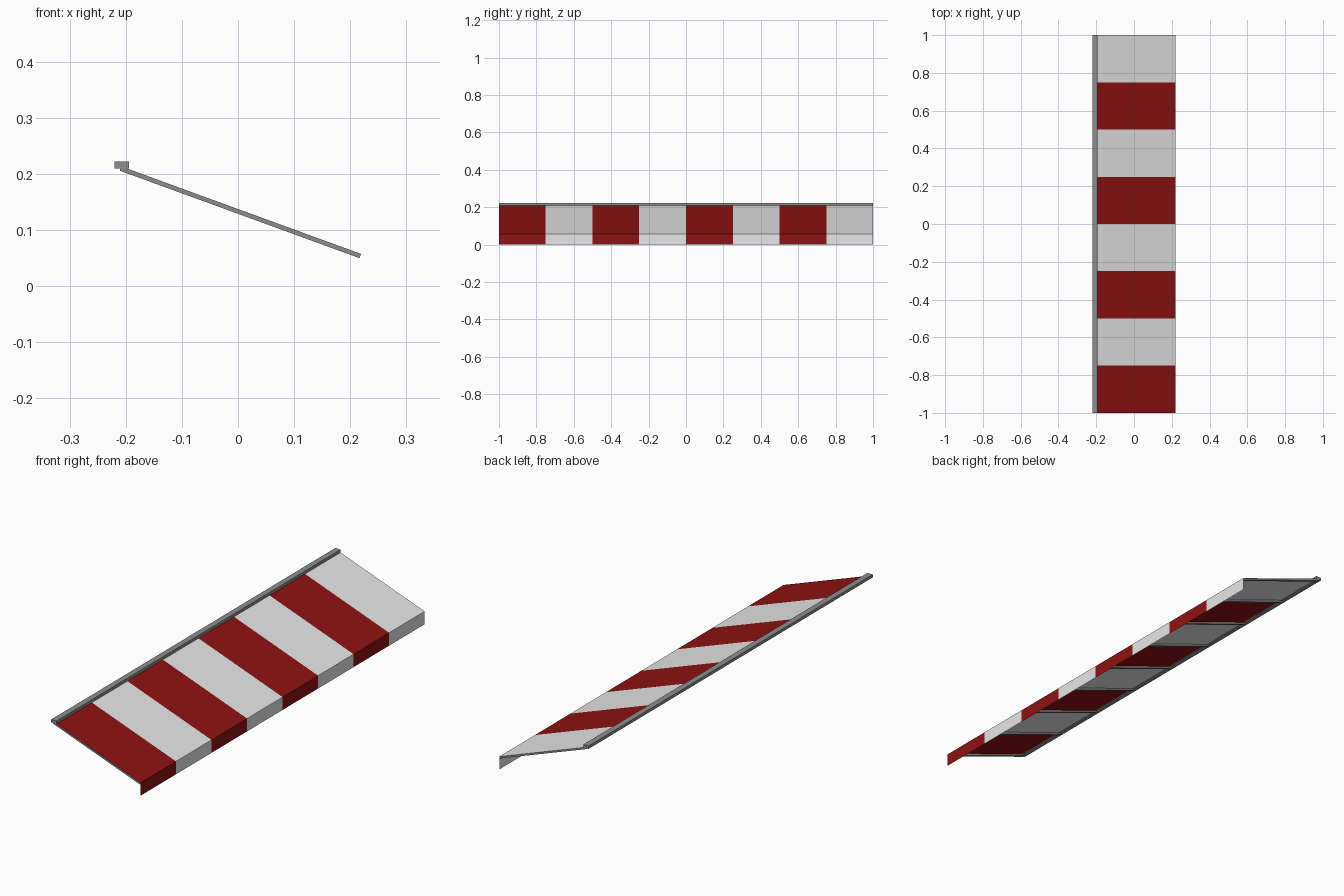
import bpy, math
from mathutils import Matrix, Vector

if "Cube" in bpy.data.objects:
    bpy.data.objects.remove(bpy.data.objects["Cube"])


def material(name, r, g, b):
    m = bpy.data.materials.new(name)
    m.diffuse_color = (r, g, b, 1)
    m.use_nodes = True
    m.node_tree.nodes["Principled BSDF"].inputs["Base Color"].default_value = m.diffuse_color
    return m


RED = material("canvas red", 0.27, 0.006, 0.006)
WHITE = material("canvas white", 0.8, 0.8, 0.8)
GREY = material("frame grey", 0.27, 0.27, 0.27)

STRIPES, WIDTH = 8, 0.25
TOP = Vector((-0.208, 0, 0.2135))    # fabric line under the wall rail
FOLD = Vector((0.2195, 0, 0.0575))   # fold between roof and valance
HEM = Vector((0.2195, 0, 0))
RIB_W, RIB_T = 0.012, 0.008


def add_mesh(name, verts, faces, mats):
    me = bpy.data.meshes.new(name)
    me.from_pydata(verts, [], faces)
    for m in mats:
        me.materials.append(m)
    ob = bpy.data.objects.new(name, me)
    bpy.context.collection.objects.link(ob)
    return ob


def box(name, center, size, angle=0.0):
    bpy.ops.mesh.primitive_cube_add(size=1)
    ob = bpy.context.object
    ob.name = name
    ob.data.transform(Matrix.Translation(center) @ Matrix.Rotation(angle, 4, 'Y')
                      @ Matrix.Diagonal((*size, 1)))
    ob.data.materials.append(GREY)


# Striped canvas: a sloping sheet folded down into a straight valance
verts, faces = [], []
for i in range(STRIPES + 1):
    verts += [p + Vector((0, -1 + i * WIDTH, 0)) for p in (TOP, FOLD, HEM)]
for i in range(STRIPES):
    a = i * 3
    faces += [(a, a + 1, a + 4, a + 3), (a + 1, a + 2, a + 5, a + 4)]
canvas = add_mesh("striped_canvas", verts, faces, [RED, WHITE])
for f in canvas.data.polygons:
    f.material_index = (f.index // 2) % 2

# Wall rail along the top edge
box("wall_rail", (-0.2075, 0, 0.2155), (0.026, 2, 0.013))

# Sloping ribs under every seam, the end ones kept inside the canvas
slope = FOLD - TOP
angle = math.atan2(-slope.z, slope.x)
below = Vector((slope.z, 0, -slope.x)).normalized() * (RIB_T / 2 + 0.0004)
for i in range(STRIPES + 1):
    y = max(-1 + RIB_W / 2, min(1 - RIB_W / 2, -1 + i * WIDTH))
    box(f"rib_{i + 1}", (TOP + FOLD) / 2 + below + Vector((0, y, 0)),
        (slope.length, RIB_W, RIB_T), angle)
